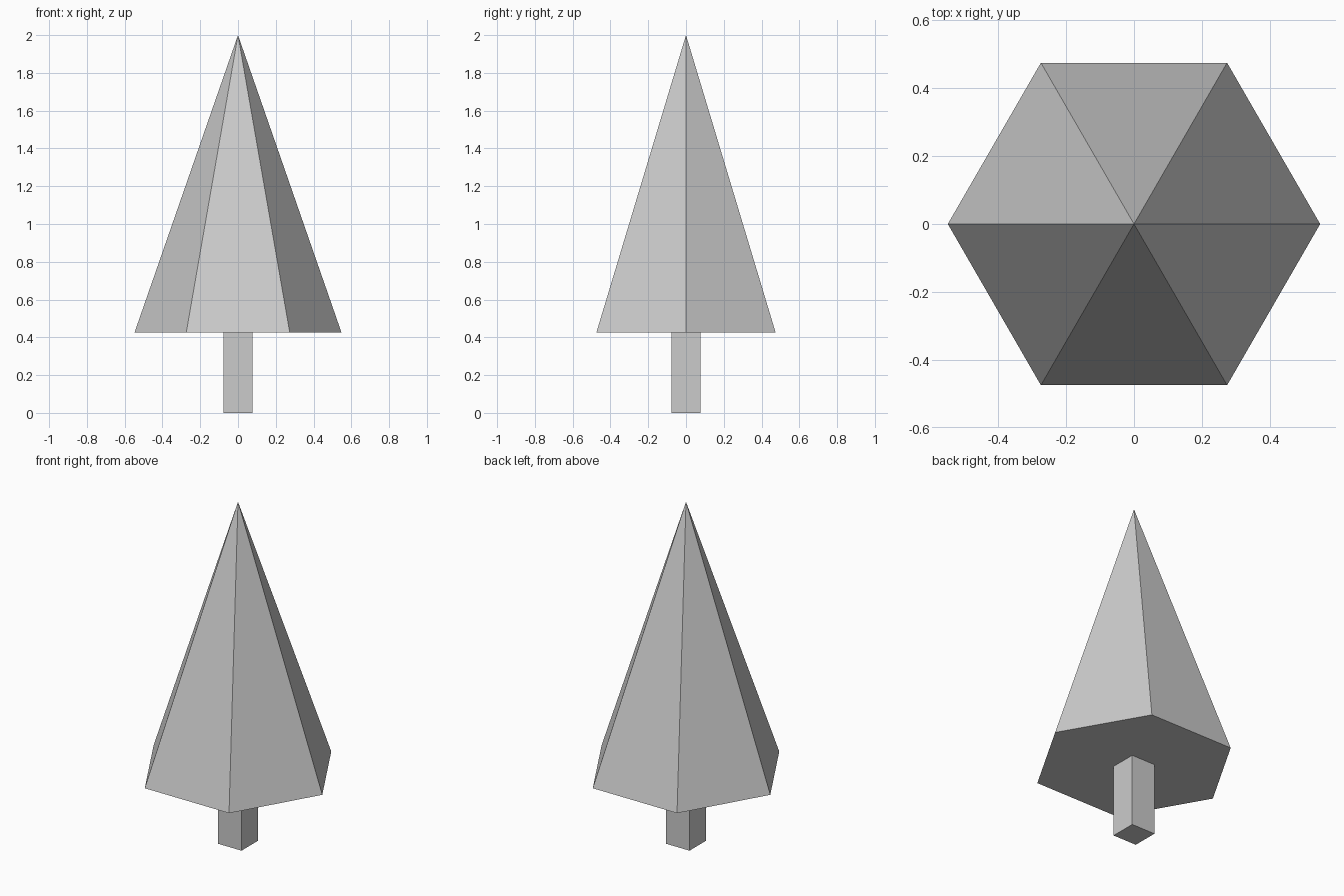
import bpy, bmesh
from math import radians, cos, sin, tau

if "Cube" in bpy.data.objects:
    bpy.data.objects.remove(bpy.data.objects["Cube"])

BASE_Z, TOP_Z = 0.425, 2.0


def make_object(name, bm):
    bmesh.ops.recalc_face_normals(bm, faces=bm.faces)
    mesh = bpy.data.meshes.new(name)
    bm.to_mesh(mesh)
    bm.free()
    obj = bpy.data.objects.new(name, mesh)
    bpy.context.collection.objects.link(obj)
    return obj


# Foliage: six-sided pyramid with corners on the x axis
bm = bmesh.new()
radius = 0.548
ring = [bm.verts.new((radius * cos(tau * i / 6), radius * sin(tau * i / 6), BASE_Z)) for i in range(6)]
tip = bm.verts.new((0, 0, TOP_Z))
bm.faces.new(ring)
for i in range(6):
    bm.faces.new((ring[i], ring[(i + 1) % 6], tip))
make_object("foliage", bm)

# Trunk: square post from the ground to the foliage
bm = bmesh.new()
bmesh.ops.create_cube(bm, size=1)
bmesh.ops.scale(bm, vec=(0.154, 0.154, BASE_Z), verts=bm.verts)
bmesh.ops.translate(bm, vec=(0, 0, BASE_Z / 2), verts=bm.verts)
make_object("trunk", bm)
